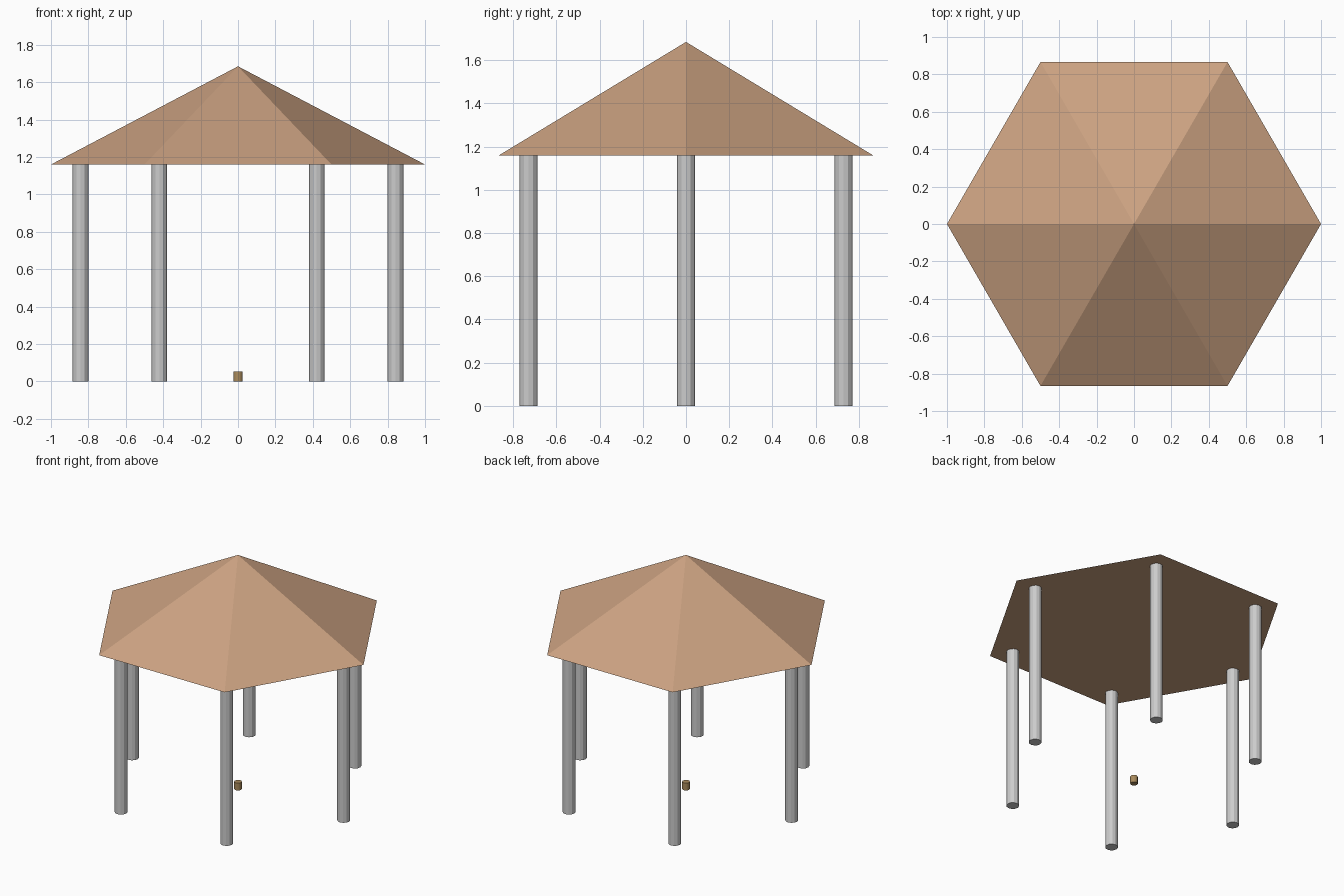
import bpy
from math import radians, cos, sin

if "Cube" in bpy.data.objects:
    bpy.data.objects.remove(bpy.data.objects["Cube"])

ROOF_BASE, ROOF_TOP = 1.16, 1.685


def colour(obj, name, rgb):
    mat = bpy.data.materials.new(name)
    mat.diffuse_color = (*rgb, 1)
    mat.use_nodes = True
    mat.node_tree.nodes["Principled BSDF"].inputs["Base Color"].default_value = mat.diffuse_color
    obj.data.materials.append(mat)


def cylinder(name, x, y, radius, height, sides=12):
    bpy.ops.mesh.primitive_cylinder_add(vertices=sides, radius=radius, depth=height,
                                        location=(x, y, height / 2))
    obj = bpy.context.object
    obj.name = name
    return obj


# Six posts in a ring, one under each roof corner
for i in range(6):
    a = radians(60 * i)
    cylinder(f"post_{i + 1}", 0.842 * cos(a), 0.842 * sin(a), 0.042, ROOF_BASE)

# Hexagonal pyramid roof with corners on the x axis
bpy.ops.mesh.primitive_cone_add(vertices=6, radius1=1, radius2=0,
                                depth=ROOF_TOP - ROOF_BASE,
                                location=(0, 0, (ROOF_BASE + ROOF_TOP) / 2),
                                rotation=(0, 0, radians(30)))
roof = bpy.context.object
roof.name = "roof"
colour(roof, "roof_tan", (0.60, 0.36, 0.22))

# Small stump on the ground in the middle
stump = cylinder("centre_stump", 0, 0, 0.025, 0.053)
colour(stump, "stump_brown", (0.40, 0.26, 0.11))
